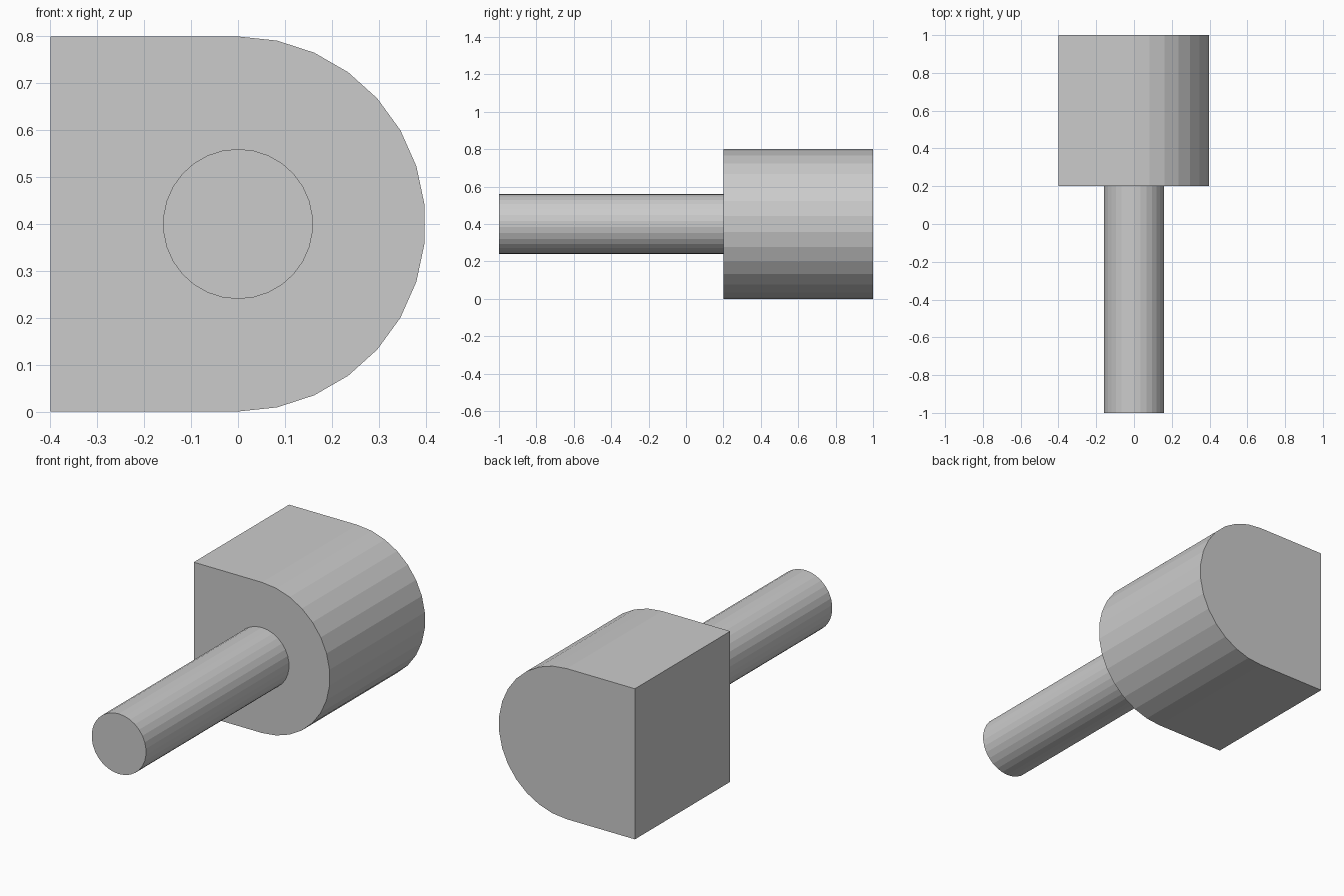
import bpy, bmesh
from math import sin, cos, radians

if "Cube" in bpy.data.objects:
    bpy.data.objects.remove(bpy.data.objects["Cube"])

CENTRE_Z = 0.4
STEP = 12  # degrees per facet (30-sided circle)


def arc(radius, start, count):
    """Points (x, z) running clockwise from the start angle."""
    angles = [radians(start - STEP * i) for i in range(count)]
    return [(radius * cos(a), CENTRE_Z + radius * sin(a)) for a in angles]


def extrude_y(name, profile, y0, y1):
    """Solid made by sweeping an (x, z) profile along y."""
    bm = bmesh.new()
    face = bm.faces.new([bm.verts.new((x, y0, z)) for x, z in profile])
    result = bmesh.ops.extrude_face_region(bm, geom=[face], use_keep_orig=True)
    for v in result["geom"]:
        if isinstance(v, bmesh.types.BMVert):
            v.co.y = y1
    bmesh.ops.recalc_face_normals(bm, faces=bm.faces[:])
    mesh = bpy.data.meshes.new(name)
    bm.to_mesh(mesh)
    bm.free()
    obj = bpy.data.objects.new(name, mesh)
    bpy.context.collection.objects.link(obj)
    return obj


# Head: square on the left, half round on the right
extrude_y("head", [(-0.4, 0.0), (-0.4, 0.8)] + arc(0.4, 90, 16), 0.2, 1.0)

# Round shaft reaching forward from the head
extrude_y("shaft", arc(0.16, 90, 30), -1.0, 0.2)
